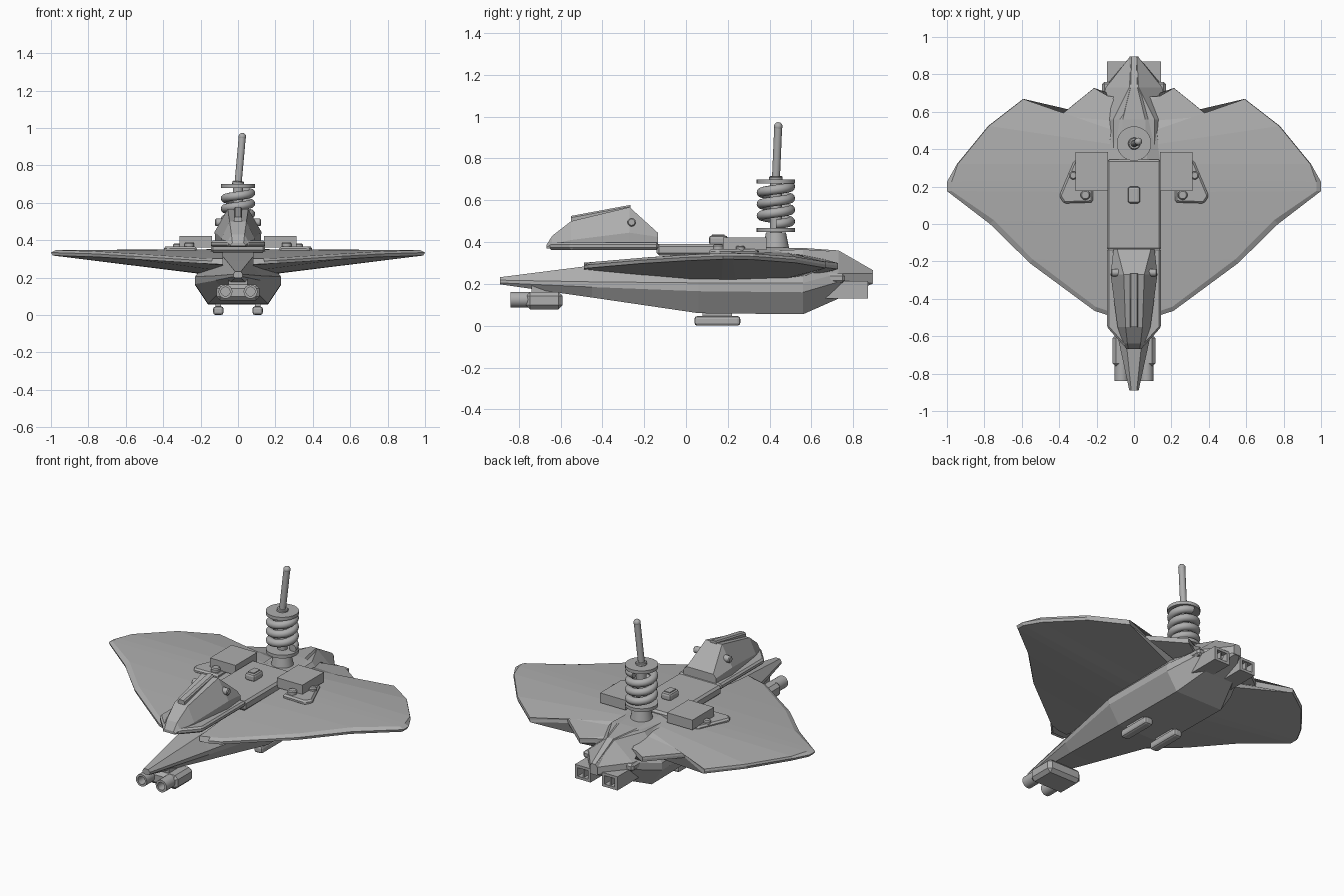
import bpy, bmesh, math
from mathutils import Vector

if "Cube" in bpy.data.objects:
    bpy.data.objects.remove(bpy.data.objects["Cube"])

grey = bpy.data.materials.new("hull_grey")
grey.diffuse_color = (0.42, 0.42, 0.42, 1)
grey.use_nodes = True
grey.node_tree.nodes["Principled BSDF"].inputs["Base Color"].default_value = grey.diffuse_color


def finish(name, bm, smooth=False, bevel=0, segs=1):
    bmesh.ops.recalc_face_normals(bm, faces=bm.faces)
    me = bpy.data.meshes.new(name)
    bm.to_mesh(me)
    bm.free()
    ob = bpy.data.objects.new(name, me)
    bpy.context.collection.objects.link(ob)
    me.materials.append(grey)
    if bevel:
        m = ob.modifiers.new("bevel", 'BEVEL')
        m.width, m.segments = bevel, segs
    if smooth:
        bpy.context.view_layer.objects.active = ob
        ob.select_set(True)
        bpy.ops.object.shade_smooth_by_angle(angle=math.radians(40))
        ob.select_set(False)
    return ob


def loft(name, rings, **kw):
    bm = bmesh.new()
    vs = [[bm.verts.new(p) for p in r] for r in rings]
    n = len(vs[0])
    for a, b in zip(vs, vs[1:]):
        for i in range(n):
            j = (i + 1) % n
            bm.faces.new((a[i], a[j], b[j], b[i]))
    bm.faces.new(vs[0])
    bm.faces.new(vs[-1])
    return finish(name, bm, **kw)


def section(y, levels):
    """Symmetric ring at y from (half width, z) levels, bottom to top."""
    return [(w, y, z) for w, z in levels] + [(-w, y, z) for w, z in reversed(levels)]


def prism(name, outline, z0, z1, **kw):
    return loft(name, [[(x, y, z) for x, y in outline] for z in (z0, z1)], **kw)


def box(name, x0, x1, y0, y1, z0, z1, **kw):
    return prism(name, [(x0, y0), (x1, y0), (x1, y1), (x0, y1)], z0, z1, **kw)


def rod(name, a, b, r0, r1=None, n=20, **kw):
    a, b = Vector(a), Vector(b)
    bm = bmesh.new()
    bmesh.ops.create_cone(bm, cap_ends=True, segments=n, radius1=r0,
                          radius2=r0 if r1 is None else r1, depth=(b - a).length)
    q = Vector((0, 0, 1)).rotation_difference(b - a)
    for v in bm.verts:
        v.co = q @ v.co + (a + b) / 2
    return finish(name, bm, smooth=True, **kw)


def tube(name, x, y0, y1, z, ro, ri):
    """Hollow barrel along y, open at the front."""
    prof = [(y1, ro), (y0, ro), (y0, ri), (y0 + 0.06, ri)]
    return loft(name, [[(x + r * math.cos(t * math.pi / 10), y, z + r * math.sin(t * math.pi / 10))
                        for t in range(20)] for y, r in prof], smooth=True)


# hull: faceted keel with a pointed nose and a thin tail
loft("hull", [section(y, l) for y, l in [
    (-0.89, [(.015, .198), (.025, .205), (.025, .218), (.015, .232)]),
    (-0.45, [(.085, .135), (.12, .185), (.12, .21), (.06, .288)]),
    (0.06, [(.16, .06), (.23, .165), (.23, .205), (.11, .345)]),
    (0.56, [(.16, .055), (.23, .16), (.23, .205), (.11, .365)]),
    (0.73, [(.10, .13), (.16, .21), (.15, .25), (.025, .355)]),
    (0.89, [(.015, .20), (.025, .205), (.025, .25), (.015, .265)])]])

# tail cowl over the rear of the hull
loft("tail_cowl", [section(y, l) for y, l in [
    (0.33, [(.155, .33), (.145, .35), (.07, .375)]),
    (0.56, [(.155, .30), (.11, .35), (.06, .372)]),
    (0.73, [(.04, .25), (.03, .32), (.018, .36)]),
    (0.895, [(.025, .20), (.025, .25), (.012, .265)])]])

# wings: outline x, y, edge z; then root y, root top z, root bottom z
WING = [(.14, -.487, .287, -.487, .302, .27), (.21, -.465, .29, -.44, .305, .265),
        (.556, -.21, .312, -.21, .325, .235), (.77, 0, .325, 0, .34, .208),
        (1, .176, .332, .17, .347, .205), (1, .225, .332, .24, .35, .205),
        (.947, .32, .33, .32, .352, .208), (.78, .524, .315, .42, .352, .212),
        (.594, .668, .29, .49, .348, .222), (.40, .577, .303, .55, .342, .23),
        (.214, .727, .285, .65, .32, .25), (.14, .684, .288, .68, .312, .255)]
for s, side in ((1, "right"), (-1, "left")):
    rings = []
    for i, (x, y, z, ry, rt, rb) in enumerate(WING):
        k = 0.975 if i < 6 else 0.995          # chamfered leading edge
        iy = y + (.022 if i < 4 else 0)
        rings.append([(s * .08, ry, rb), (s * x * .99, y, z - .014), (s * x, y, z + .002),
                      (s * x * k, iy, z + .015), (s * .08, ry, rt)])
    loft("wing_" + side, rings)
    # thin panel near the trailing edge
    loft("wing_panel_" + side, [[(s * x, y, z + d) for x, y, z in (
        (.735, .40, .334), (.583, .524, .326), (.54, .49, .331), (.715, .36, .337))]
        for d in (-.006, .006)])

# deck plate and hatch block
box("deck_plate", -.145, .145, -.14, .345, .335, .392, bevel=.012)
box("hatch", -.033, .033, .11, .20, .385, .432, bevel=.014, segs=2)
box("hatch_lid", -.02, .02, .125, .185, .43, .437)

# canopy skirt and faceted canopy
prism("canopy_skirt", [(-.145, -.13), (-.145, -.55), (-.115, -.585), (-.05, -.655), (.05, -.655),
                       (.115, -.585), (.145, -.55), (.145, -.13)], .363, .398, bevel=.01)
loft("canopy", [section(y, l) for y, l in [
    (-.668, [(.04, .368), (.042, .375), (.03, .385)]),
    (-.64, [(.055, .372), (.057, .39), (.035, .43)]),
    (-.55, [(.085, .385), (.088, .41), (.045, .50)]),
    (-.27, [(.122, .39), (.125, .445), (.055, .567)]),
    (-.135, [(.11, .39), (.11, .425), (.09, .445)])]])
loft("canopy_rail", [section(y, l) for y, l in [
    (-.55, [(.022, .48), (.022, .517), (.015, .525)]),
    (-.265, [(.022, .54), (.022, .57), (.015, .578)])]])

# nose cannon
box("cannon_housing", -.115, .115, -.765, -.59, .078, .162, bevel=.02)
box("cannon_bracket", -.05, .05, -.74, -.61, .15, .20)

for s, side in ((1, "right"), (-1, "left")):
    tube("cannon_barrel_" + side, s * .067, -.84, -.74, .125, .037, .024)
    rod("canopy_stud_" + side, (s * .07, -.26, .495), (s * .122, -.26, .495), .02, bevel=.005)
    # side pods on swept mounting plates
    box("pod_" + side, *sorted((s * .14, s * .313)), .176, .385, .362, .422)
    prism("pod_plate_" + side, [(s * x, y) for x, y in (
        (.22, .115), (.375, .11), (.40, .15), (.32, .34), (.22, .35))], .335, .366, bevel=.01)
    rod("pod_pin_front_" + side, (s * .26, .155, .35), (s * .26, .155, .388), .026, bevel=.006)
    rod("pod_pin_side_" + side, (s * .325, .26, .35), (s * .325, .26, .382), .022, bevel=.006)
    # engine mounts and open square nozzles
    box("engine_mount_" + side, *sorted((s * .03, s * .17)), .60, .76, .205, .25, bevel=.012)
    cx, cz = s * .091, .173
    loft("engine_nozzle_" + side, [[(cx + a * w, y, cz + b * h) for a, b in
         ((-1, -1), (1, -1), (1, 1), (-1, 1))] for y, w, h in (
         (.66, .053, .042), (.87, .053, .042), (.87, .034, .026), (.80, .034, .026))])
    box("nozzle_vane_" + side, cx - .005, cx + .005, .79, .86, cz - .027, cz + .027)
    # landing skids
    box("skid_" + side, s * .105 - .028, s * .105 + .028, .04, .26, 0, .046, bevel=.014, segs=2)
    box("skid_strut_" + side, s * .105 - .015, s * .105 + .015, .08, .22, .03, .075)

# mast: base, discs, core, coil spring and tilted antenna
Y = .43
rod("mast_base", (0, Y, .36), (0, Y, .445), .065, .048, 28)
rod("lower_disc", (0, Y, .448), (0, Y, .468), .092, n=28)
rod("upper_disc", (0, Y, .68), (0, Y, .70), .092, n=28)
rod("mast_core", (0, Y, .40), (0, Y, .69), .028)
rod("antenna_socket", (0, Y, .695), (.002, Y, .715), .032, bevel=.004)
rod("antenna", (0, Y, .70), (.023, Y + .011, .955), .019)
bm = bmesh.new()
bmesh.ops.create_uvsphere(bm, u_segments=16, v_segments=10, radius=.0205)
bmesh.ops.translate(bm, verts=bm.verts, vec=(.023, Y + .011, .953))
finish("antenna_tip", bm, smooth=True)
coil, turns, per = [], 3.25, 28
for i in range(int(turns * per) + 1):
    t = 2 * math.pi * i / per
    z = .485 + (.665 - .485) * i / (turns * per)
    coil.append([((.069 + .023 * math.cos(u)) * math.cos(t),
                  Y + (.069 + .023 * math.cos(u)) * math.sin(t), z + .023 * math.sin(u))
                 for u in (k * math.pi / 6 for k in range(12))])
loft("coil_spring", coil, smooth=True)
